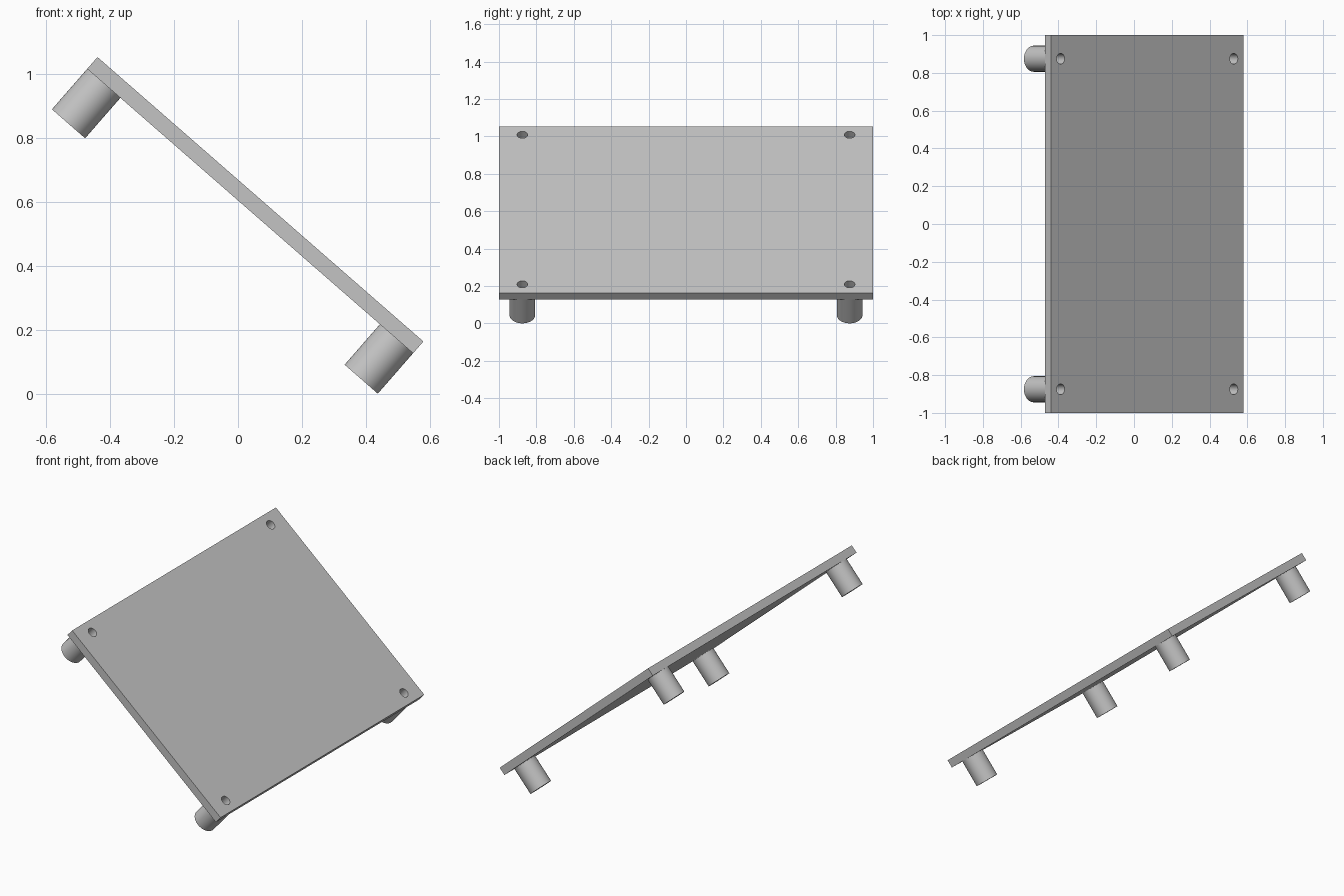
import bpy, bmesh
from math import atan2, radians
from mathutils import Matrix

cube = bpy.data.objects.get("Cube")
if cube:
    bpy.data.objects.remove(cube, do_unlink=True)

LENGTH, WIDTH, THICK = 1.354, 2.0, 0.049
LEG_R, LEG_H, BORE_R = 0.069, 0.168, 0.028
LEG_X, LEG_Y = 0.608, 0.875
SEGMENTS = 48
TILT = Matrix.Translation((0.038, 0, 0.572)) @ Matrix.Rotation(atan2(0.89, 1.02), 4, "Y")

gray = bpy.data.materials.new("plain gray")
gray.use_nodes = True
color = (0.55, 0.55, 0.55, 1)
gray.diffuse_color = color
gray.node_tree.nodes["Principled BSDF"].inputs["Base Color"].default_value = color


def make_object(name, bm):
    mesh = bpy.data.meshes.new(name)
    bmesh.ops.recalc_face_normals(bm, faces=bm.faces)
    bm.to_mesh(mesh)
    bm.free()
    mesh.materials.append(gray)
    obj = bpy.data.objects.new(name, mesh)
    bpy.context.collection.objects.link(obj)
    obj.matrix_world = TILT
    return obj


def smooth(obj):
    bpy.ops.object.select_all(action="DESELECT")
    obj.select_set(True)
    bpy.context.view_layer.objects.active = obj
    bpy.ops.object.shade_smooth_by_angle(angle=radians(30))


corners = [(sx * LEG_X, sy * LEG_Y) for sx in (-1, 1) for sy in (-1, 1)]

# Flat plate, lower face on the local ground plane
bm = bmesh.new()
bmesh.ops.create_cube(bm, size=1, matrix=Matrix.Translation((0, 0, THICK / 2))
                      @ Matrix.Diagonal((LENGTH, WIDTH, THICK, 1)))
plate = make_object("plate", bm)

# Screw holes through the plate corners
bm = bmesh.new()
for x, y in corners:
    bmesh.ops.create_cone(bm, cap_ends=True, segments=SEGMENTS, radius1=BORE_R,
                          radius2=BORE_R, depth=THICK * 4,
                          matrix=Matrix.Translation((x, y, 0)))
cutter = make_object("hole_cutter", bm)
cutter.hide_render = True
holes = plate.modifiers.new("screw_holes", "BOOLEAN")
holes.operation = "DIFFERENCE"
holes.solver = "EXACT"
holes.object = cutter
bpy.context.view_layer.objects.active = plate
bpy.ops.object.modifier_apply(modifier=holes.name)
bpy.data.objects.remove(cutter, do_unlink=True)
smooth(plate)

# Tubular legs, each spun from a rectangular wall profile
names = ("upper_front_leg", "upper_back_leg", "lower_front_leg", "lower_back_leg")
for name, (x, y) in zip(names, corners):
    bm = bmesh.new()
    profile = [(BORE_R, 0), (LEG_R, 0), (LEG_R, -LEG_H), (BORE_R, -LEG_H)]
    verts = [bm.verts.new((x + r, y, z)) for r, z in profile]
    edges = [bm.edges.new((verts[i], verts[i - 1])) for i in range(4)]
    bmesh.ops.spin(bm, geom=verts + edges, cent=(x, y, 0), axis=(0, 0, 1),
                   angle=radians(360), steps=SEGMENTS, use_merge=True)
    bmesh.ops.remove_doubles(bm, verts=bm.verts, dist=0.0001)
    smooth(make_object(name, bm))
